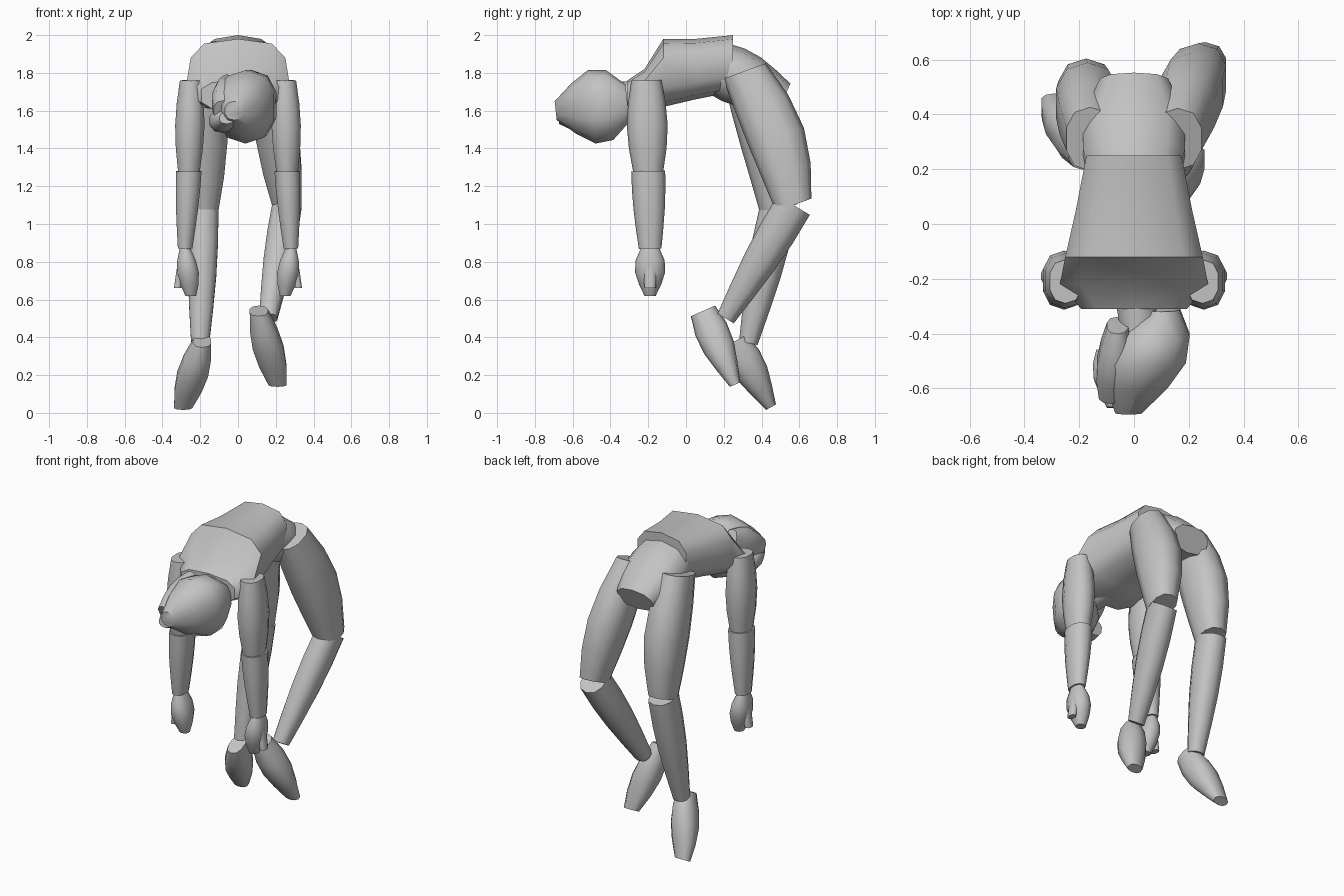
import bpy
import bmesh
import math
from mathutils import Vector

default_cube = bpy.data.objects.get("Cube")
if default_cube:
    bpy.data.objects.remove(default_cube, do_unlink=True)

# One plain grey for the whole figure
grey = bpy.data.materials.new("plain_grey")
grey.use_nodes = True
colour = (.55, .55, .55, 1)
grey.diffuse_color = colour
grey.node_tree.nodes["Principled BSDF"].inputs["Base Color"].default_value = colour

SIDES = 10
STEPS = 4
SIDEWAYS = Vector((1, 0, 0))


def soften(value, power):
    """Squares off a sine or cosine so that a section becomes boxier."""
    return math.copysign(abs(value) ** power, value)


def section(centre, across, depth, power):
    """Returns the points of one rounded section around a centre."""
    points = []
    for i in range(SIDES):
        angle = math.tau * i / SIDES
        sideways = across * soften(math.sin(angle), power)
        upwards = depth * soften(math.cos(angle), power)
        points.append(centre + sideways + upwards)
    return points


def skin(name, sections):
    """Joins sections into one closed, smooth-shaded part."""
    bm = bmesh.new()
    rings = [[bm.verts.new(point) for point in points] for points in sections]
    for lower, upper in zip(rings, rings[1:]):
        for i in range(SIDES):
            j = (i + 1) % SIDES
            bm.faces.new((lower[i], lower[j], upper[j], upper[i]))
    bm.faces.new(rings[0])
    bm.faces.new(rings[-1])
    bmesh.ops.recalc_face_normals(bm, faces=bm.faces)

    mesh = bpy.data.meshes.new(name)
    bm.to_mesh(mesh)
    bm.free()
    mesh.materials.append(grey)
    part = bpy.data.objects.new(name, mesh)
    bpy.context.collection.objects.link(part)
    bpy.ops.object.select_all(action="DESELECT")
    part.select_set(True)
    bpy.context.view_layer.objects.active = part
    bpy.ops.object.shade_smooth_by_angle(angle=math.radians(45))


def limb(name, start, end, start_size, end_size, swell=0, bow=0):
    """Tapers from start to end; sizes are (half width, half depth).
    Swell thickens the middle, bow pushes the middle backwards."""
    start, end = Vector(start), Vector(end)
    start_size, end_size = Vector(start_size), Vector(end_size)
    depth_axis = (end - start).cross(SIDEWAYS).normalized()
    sections = []
    for step in range(STEPS + 1):
        t = step / STEPS
        hump = math.sin(math.pi * t)
        centre = start.lerp(end, t) + Vector((0, bow * hump, 0))
        width, depth = start_size.lerp(end_size, t) * (1 + swell * hump)
        sections.append(section(centre, SIDEWAYS * width, depth_axis * depth, .85))
    skin(name, sections)


def mirrored(point, mirror):
    x, y, z = point
    return (x * mirror, y, z)


# Trunk, arched backwards with the chest upwards: y, top, underside, half width
trunk = []
for y, top, underside, half_width in (
    (-.31, 1.76, 1.6, .2),
    (-.22, 1.82, 1.6, .28),
    (-.12, 1.98, 1.62, .26),
    (.05, 1.98, 1.66, .22),
    (.25, 2, 1.7, .18),
):
    centre = Vector((0, y, (top + underside) / 2))
    depth = Vector((0, 0, (top - underside) / 2))
    trunk.append(section(centre, SIDEWAYS * half_width, depth, .7))
skin("torso", trunk)

limb("pelvis", (0, .16, 1.83), (0, .52, 1.67), (.17, .14), (.13, .08), swell=.3)

# Neck and thrown-back head, turned a little to one side
limb("neck", (0, -.22, 1.68), (.02, -.4, 1.66), (.08, .08), (.07, .09))
limb("skull", (.1, -.31, 1.64), (-.02, -.69, 1.6), (.07, .1), (.05, .05), swell=1.6)
limb("jaw", (-.06, -.37, 1.73), (-.08, -.63, 1.6), (.04, .07), (.05, .06), swell=.5)
limb("brow", (-.08, -.46, 1.54), (-.06, -.67, 1.56), (.06, .05), (.04, .03), swell=.6)

# Arms hanging straight down
shoulder = (.25, -.21, 1.76)
elbow = (.26, -.2, 1.28)
wrist = (.28, -.19, .87)
fingertips = (.25, -.19, .62)
thumb_tip = (.32, -.19, .66)

for side, mirror in (("left", 1), ("right", -1)):
    joints = (shoulder, elbow, wrist, fingertips, thumb_tip)
    top, bend, cuff, tip, thumb = [mirrored(joint, mirror) for joint in joints]
    limb(side + "_upper_arm", top, bend, (.06, .08), (.06, .08), swell=.35)
    limb(side + "_forearm", bend, cuff, (.07, .09), (.04, .06), swell=.1)
    limb(side + "_hand", cuff, tip, (.03, .05), (.03, .03), swell=1)
    limb(side + "_thumb", cuff, thumb, (.03, .04), (.02, .03))

# Legs hanging behind: the left one is bent, the right one nearly straight
hip = (.16, .31, 1.81)
legs = {
    "left": {
        "hip": hip,
        "knee": (.26, .57, 1.1),
        "ankle": (.16, .21, .5),
        "heel": (.11, .09, .54),
        "toe": (.21, .26, .15),
    },
    "right": {
        "hip": mirrored(hip, -1),
        "knee": (-.18, .49, 1.08),
        "ankle": (-.2, .33, .37),
        "heel": (-.19, .26, .38),
        "toe": (-.29, .45, .03),
    },
}

for side, leg in legs.items():
    limb(side + "_thigh", leg["hip"], leg["knee"], (.09, .12), (.08, .1),
         swell=.4, bow=.04)
    limb(side + "_shin", leg["knee"], leg["ankle"], (.08, .1), (.05, .05), swell=.2)
    limb(side + "_foot", leg["heel"], leg["toe"], (.05, .07), (.05, .03), swell=.7)
